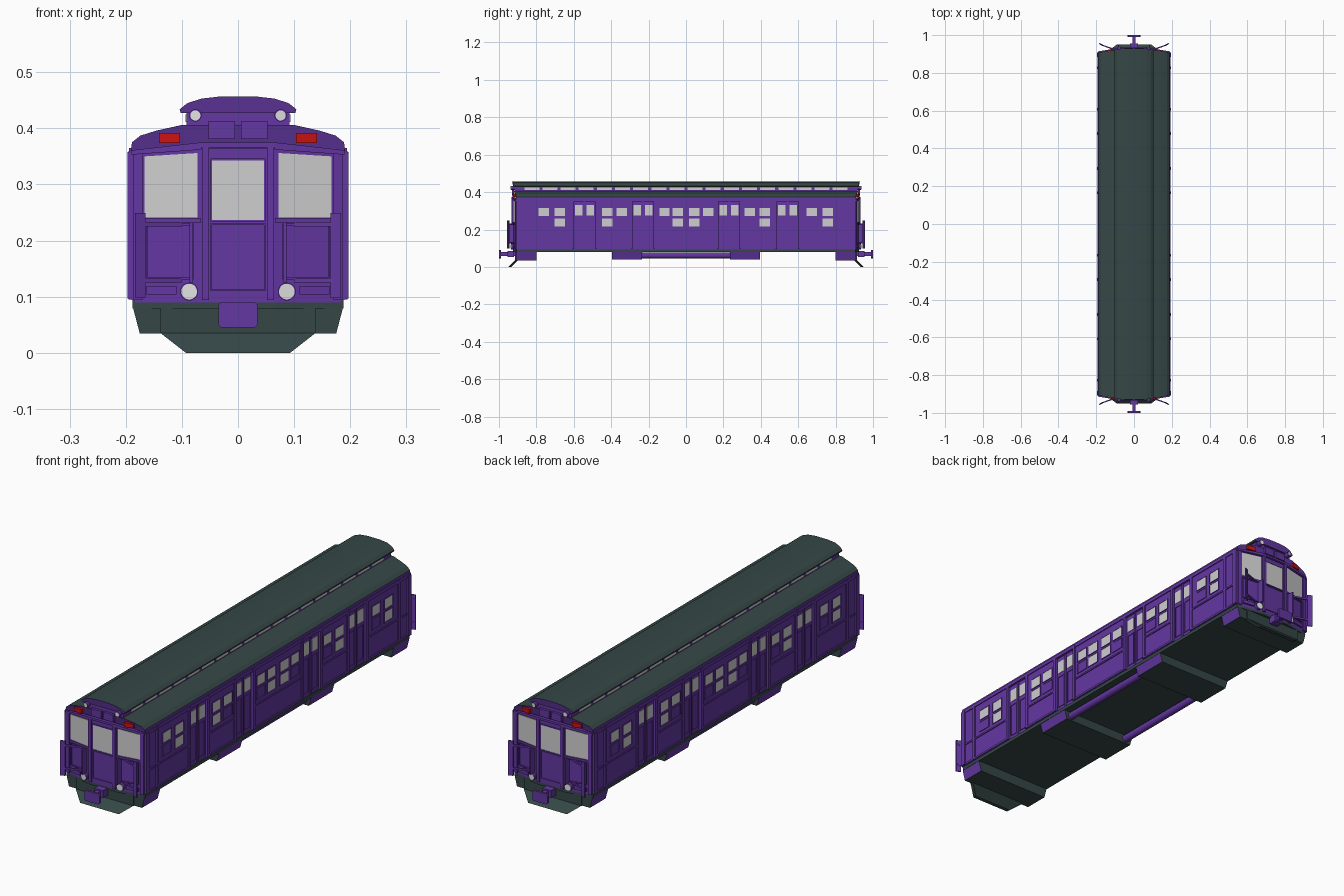
import bpy
import bmesh
from math import cos, sin, tau

if "Cube" in bpy.data.objects:
    bpy.data.objects.remove(bpy.data.objects["Cube"], do_unlink=True)


def make_material(name, colour):
    material = bpy.data.materials.new(name)
    material.use_nodes = True
    material.diffuse_color = (*colour, 1)
    shader = next(n for n in material.node_tree.nodes if n.type == 'BSDF_PRINCIPLED')
    shader.inputs["Base Color"].default_value = (*colour, 1)
    shader.inputs["Roughness"].default_value = 0.7
    return material


purple = make_material("purple_paint", (0.125, 0.038, 0.36))
slate = make_material("dark_slate", (0.036, 0.063, 0.062))
glass = make_material("grey_glass", (0.62, 0.62, 0.62))
lamp = make_material("lamp_white", (0.76, 0.76, 0.76))
red = make_material("signal_red", (0.6, 0.006, 0.006))

parts = {}


def end_y(x):
    """Plan shape of the car ends: flat centre, swept back corners."""
    return 0.925 - 0.16 * max(0, abs(x) - 0.065)


def prism(name, material, outline, start, finish):
    """Join an outline placed by two functions into a closed solid."""
    bm = parts.setdefault(name, (bmesh.new(), material))[0]
    a = [bm.verts.new(start(u, v)) for u, v in outline]
    b = [bm.verts.new(finish(u, v)) for u, v in outline]
    bm.faces.new(a)
    bm.faces.new(b[::-1])
    for i in range(len(a)):
        j = (i + 1) % len(a)
        bm.faces.new((a[i], b[i], b[j], a[j]))


def rect(u0, u1, v0, v1):
    return [(u0, v0), (u1, v0), (u1, v1), (u0, v1)]


def border(u0, u1, v0, v1, w):
    """Four bars around a rectangle."""
    return [rect(u0 - w, u0, v0 - w, v1 + w), rect(u1, u1 + w, v0 - w, v1 + w),
            rect(u0, u1, v0 - w, v0), rect(u0, u1, v1, v1 + w)]


def circle(u, v, r, n=20):
    return [(u + r * cos(tau * i / n), v + r * sin(tau * i / n)) for i in range(n)]


def mirrored(half):
    return half + [(-u, v) for u, v in reversed(half)]


def plan(name, material, half_width, z0, z1):
    """Slab with the car's plan shape."""
    half = [(half_width, -1), (half_width, 1), (0.065, 1)]
    outline = [(0.065, -1)] + half
    outline += [(-u, v) for u, v in reversed(outline)]
    prism(name, material, outline, lambda u, v: (u, v * end_y(u), z0),
          lambda u, v: (u, v * end_y(u), z1))


def lengthwise(name, material, outline, inset=0):
    """Cross-section run from one end of the car to the other."""
    prism(name, material, outline, lambda u, v: (u, inset - end_y(u), v),
          lambda u, v: (u, end_y(u) - inset, v))


def end_panel(name, material, outline, d0, d1, both=True):
    """Panel on both ends; mirrored across the centre when both is set."""
    for sy in (-1, 1):
        for sx in ((-1, 1) if both else (1,)):
            prism(name, material, outline,
                  lambda u, v: (sx * u, sy * (end_y(u) + d0), v),
                  lambda u, v: (sx * u, sy * (end_y(u) + d1), v))


def side_panel(name, material, outline, x0, x1):
    """Panel on both sides, turned half a circle about the centre."""
    for s in (-1, 1):
        prism(name, material, outline, lambda u, v: (s * x0, s * u, v),
              lambda u, v: (s * x1, s * u, v))


def box(name, material, x0, x1, y0, y1, z0, z1):
    prism(name, material, rect(x0, x1, y0, y1), lambda u, v: (u, v, z0), lambda u, v: (u, v, z1))


# Body core and floor
plan("body_core", purple, 0.184, 0.09, 0.365)
plan("floor", slate, 0.188, 0.079, 0.094)

# Roof, clerestory and upper roof
lengthwise("lower_roof", slate, mirrored(
    [(0.191, 0.36), (0.189, 0.375), (0.174, 0.387), (0.145, 0.396), (0.1, 0.406)]), -0.003)
lengthwise("clerestory", purple, rect(-0.092, 0.092, 0.4, 0.43), 0.004)
lengthwise("upper_roof", slate, mirrored(
    [(0.102, 0.427), (0.104, 0.434), (0.09, 0.445), (0.065, 0.453), (0.03, 0.457)]), -0.004)
for i in range(18):
    y = (i - 8.5) * 0.097
    side_panel("clerestory_windows", glass, rect(y - 0.04, y + 0.04, 0.411, 0.425), 0.09, 0.0935)

# Side walls between the recessed doors
doors = [-0.543, -0.23, 0.23, 0.543]
half_door = 0.064
edges = [-0.905] + [d + s * half_door for d in doors for s in (-1, 1)] + [0.905]
for y0, y1 in zip(edges[::2], edges[1::2]):
    side_panel("side_walls", purple, rect(y0, y1, 0.094, 0.362), 0.18, 0.19)
    for z0, z1 in ((0.095, 0.104), (0.192, 0.199)):
        side_panel("side_rails", purple, rect(y0, y1, z0, z1), 0.188, 0.194)
side_panel("side_rails", purple, rect(-0.905, 0.905, 0.35, 0.365), 0.18, 0.194)
for y in edges[1:-1] + [-0.828, 0.828]:
    side_panel("side_pillars", purple, rect(y - 0.007, y + 0.007, 0.095, 0.36), 0.18, 0.195)
for s in (-1, 1):
    side_panel("corner_posts", purple, rect(s * 0.885, s * 0.907, 0.097, 0.358), 0.18, 0.197)

# Sliding doors: two leaves each
for d in doors:
    side_panel("door_seams", purple, rect(d - 0.004, d + 0.004, 0.095, 0.35), 0.18, 0.188)
    for s in (-1, 1):
        y = d + s * 0.03
        side_panel("door_windows", glass, rect(y - 0.02, y + 0.02, 0.275, 0.33), 0.18, 0.186)
        for bar in border(y - 0.018, y + 0.018, 0.112, 0.255, 0.003):
            side_panel("door_panel_frames", purple, bar, 0.18, 0.187)

# Side windows: upper panes, with some lower panes blanked off
columns = [-0.76, -0.675, -0.42, -0.343, -0.115, -0.043,
           0.043, 0.118, 0.34, 0.42, 0.673, 0.758]
blanked = (0, 3, 4, 7, 8, 10)
for i, y in enumerate(columns):
    for z in (0.217, 0.273):
        blank = z < 0.25 and i in blanked
        pane = rect(y - 0.028, y + 0.028, z, z + 0.043)
        side_panel("blank_panes" if blank else "side_windows",
                   purple if blank else glass, pane, 0.186, 0.1915)
        for bar in border(y - 0.028, y + 0.028, z, z + 0.043, 0.003):
            side_panel("side_window_frames", purple, bar, 0.186, 0.193)

# Ends: windows, door, frames and trim
end_panel("end_windows", glass,
          [(0.072, 0.241), (0.167, 0.241), (0.167, 0.35), (0.072, 0.356)], -0.005, 0.002)
end_panel("end_door_window", glass, rect(-0.046, 0.046, 0.237, 0.343), -0.005, 0.002, False)
for bar in border(-0.046, 0.046, 0.237, 0.343, 0.003) + border(-0.046, 0.046, 0.113, 0.228, 0.003):
    end_panel("end_door_frames", purple, bar, -0.005, 0.004, False)
end_panel("end_posts", purple, rect(0.052, 0.064, 0.094, 0.37), -0.005, 0.008)
end_panel("end_posts", purple, rect(0.17, 0.186, 0.094, 0.355), -0.005, 0.006)
end_panel("hood_trim", purple,
          [(0.065, 0.362), (0.19, 0.353), (0.19, 0.361), (0.065, 0.375)], -0.005, 0.009)
end_panel("hood_trim", purple, rect(-0.065, 0.065, 0.366, 0.375), -0.005, 0.009, False)
end_panel("window_sills", purple, rect(0.066, 0.17, 0.232, 0.24), -0.005, 0.005)
for bar in border(0.082, 0.16, 0.134, 0.227, 0.003):
    end_panel("end_lower_frames", purple, bar, -0.005, 0.005)
end_panel("end_steps", purple, rect(0.11, 0.163, 0.104, 0.119), -0.005, 0.008)
end_panel("sign_boxes", purple, rect(0.005, 0.053, 0.381, 0.413), -0.005, 0.006)

# Lamps
end_panel("tail_lamps", red, rect(0.103, 0.141, 0.374, 0.392), -0.005, 0.008)
for name, x, z, r in (("headlamp", 0.087, 0.109, 0.014), ("marker_lamp", 0.076, 0.423, 0.009)):
    end_panel(name + "_housings", purple, circle(x, z, r + 0.002), -0.01, 0.012)
    end_panel(name + "_lenses", lamp, circle(x, z, r), 0.005, 0.014)

# Folding safety gates at the end corners
for sx in (-1, 1):
    for sy in (-1, 1):
        for z0, z1 in ((0.125, 0.133), (0.225, 0.233)):
            prism("gate_arms", purple,
                  [(0.1, 0.918), (0.18, 0.948), (0.18, 0.954), (0.1, 0.926)],
                  lambda u, v: (sx * u, sy * v, z0), lambda u, v: (sx * u, sy * v, z1))
        prism("gate_plates", purple,
              [(0.165, 0.944), (0.184, 0.952), (0.184, 0.958), (0.165, 0.95)],
              lambda u, v: (sx * u, sy * v, 0.098), lambda u, v: (sx * u, sy * v, 0.249))
        prism("gate_posts", purple, rect(0.08, 0.086, 0.915, 0.95),
              lambda u, v: (sx * u, sy * v, 0.125), lambda u, v: (sx * u, sy * v, 0.232))

# Couplers and pilots
for s in (-1, 1):
    box("coupler_shafts", purple, -0.009, 0.009, s * 0.9, s * 0.992, 0.058, 0.08)
    box("coupler_collars", purple, -0.02, 0.02, s * 0.92, s * 0.955, 0.052, 0.085)
    prism("coupler_heads", purple, mirrored(
        [(0.03, 0.045), (0.035, 0.05), (0.035, 0.085), (0.03, 0.09)]),
        lambda u, v: (u, s * 0.99, v), lambda u, v: (u, s, v))
    box("pilot_backs", slate, -0.138, 0.138, s * 0.898, s * 0.914, 0.034, 0.082)
    prism("pilot_blades", slate, mirrored([(0.138, 0.035), (0.093, 0)]),
          lambda u, v: (u, s * (0.933 - v), v), lambda u, v: (u, s * (0.949 - v), v))

# Underfloor boxes with tapered sides, and air pipes between them
for y0, y1, z in ((0.8, 0.908, 0.034), (0.235, 0.395, 0.04)):
    for s in (-1, 1):
        prism("underfloor_boxes", slate, mirrored([(0.187, 0.08), (0.175, z)]),
              lambda u, v: (u, s * y0, v), lambda u, v: (u, s * y1, v))
for x in (-0.15, 0.15):
    prism("air_pipes", purple, circle(x, 0.062, 0.016),
          lambda u, v: (u, -0.24, v), lambda u, v: (u, 0.24, v))

# Faces painted purple on the slate parts
rules = {
    "lower_roof": lambda f: abs(f.normal.y) > 0.7 or f.calc_center_median().z < 0.372,
    "upper_roof": lambda f: abs(f.normal.y) > 0.7,
    "underfloor_boxes": lambda f: abs(f.normal.x) > 0.5,
}
rounded = ("air_pipes", "headlamp_housings", "headlamp_lenses",
           "marker_lamp_housings", "marker_lamp_lenses")

for name, (bm, material) in parts.items():
    bmesh.ops.recalc_face_normals(bm, faces=bm.faces)
    mesh = bpy.data.meshes.new(name)
    mesh.materials.append(material)
    if name in rules:
        mesh.materials.append(purple)
        for face in bm.faces:
            face.material_index = int(rules[name](face))
    bm.to_mesh(mesh)
    bm.free()
    part = bpy.data.objects.new(name, mesh)
    bpy.context.scene.collection.objects.link(part)
    if name in rounded:
        bpy.ops.object.select_all(action='DESELECT')
        part.select_set(True)
        bpy.context.view_layer.objects.active = part
        bpy.ops.object.shade_smooth_by_angle()
